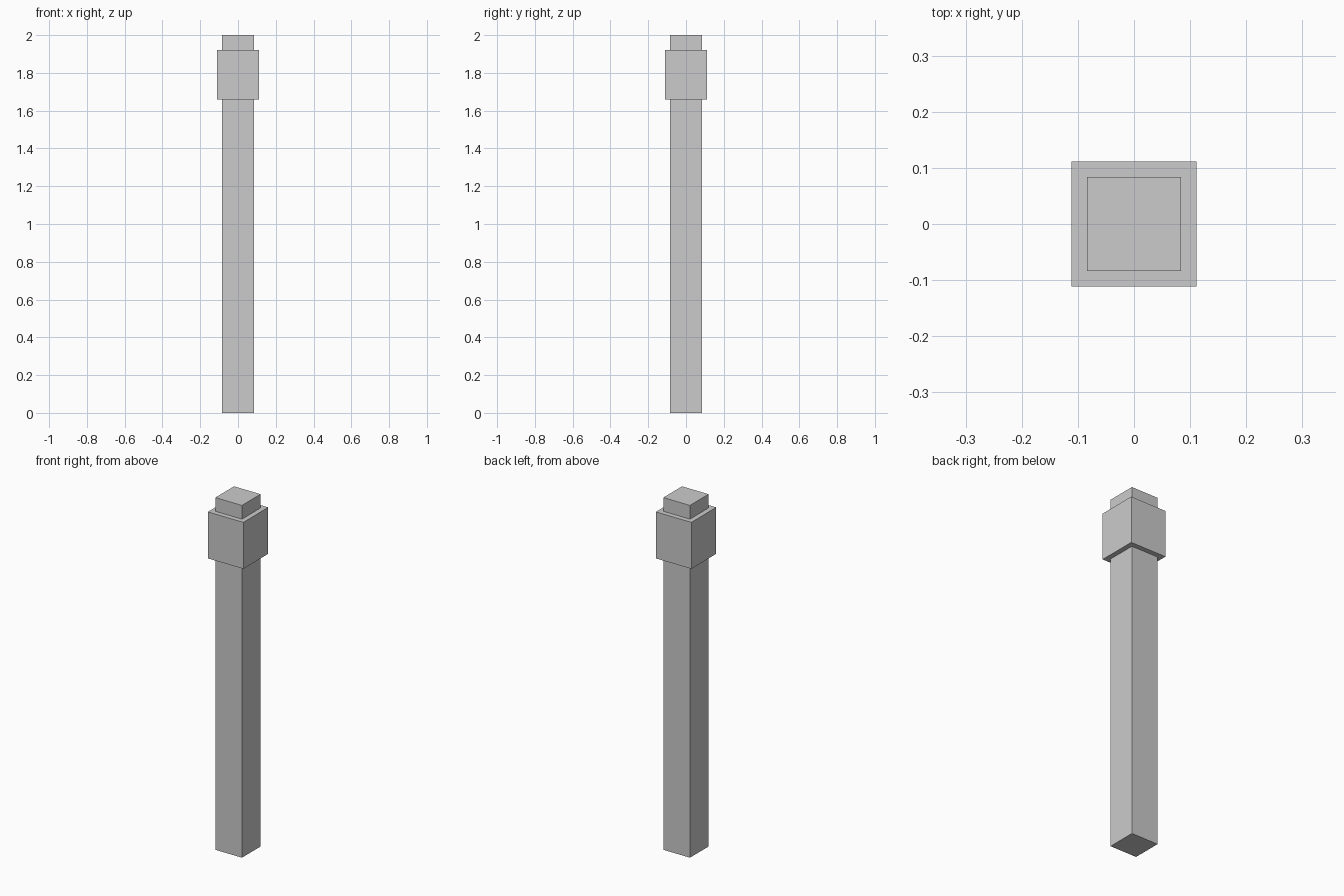
import bpy

if "Cube" in bpy.data.objects:
    bpy.data.objects.remove(bpy.data.objects["Cube"])


def box(name, width, z_bottom, z_top):
    """Square box centred on the z axis between two heights."""
    bpy.ops.mesh.primitive_cube_add(size=1, location=(0, 0, (z_bottom + z_top) / 2))
    obj = bpy.context.object
    obj.name = name
    obj.scale = (width, width, z_top - z_bottom)
    bpy.ops.object.transform_apply(location=False, rotation=False, scale=True)
    return obj


# Full-height square post
box("post", 0.167, 0.0, 2.0)

# Wider square collar near the top
box("collar", 0.223, 1.658, 1.922)
